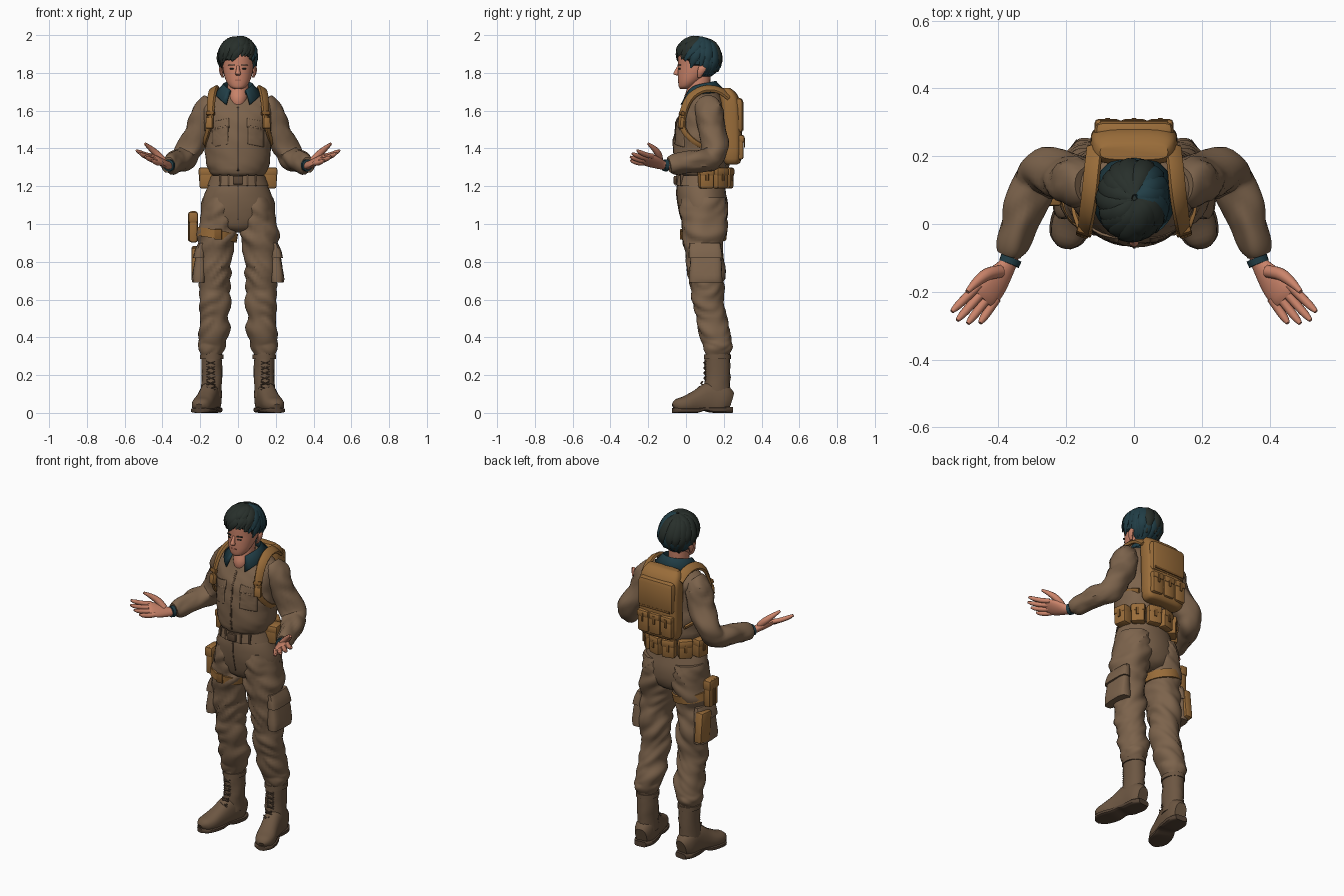
import bpy, bmesh, math, random
from mathutils import Vector, Matrix, noise

random.seed(4)
start_cube = bpy.data.objects.get("Cube")
if start_cube:
    bpy.data.objects.remove(start_cube, do_unlink=True)
made = []
X, Y, Z = Vector((1, 0, 0)), Vector((0, 1, 0)), Vector((0, 0, 1))


def material(name, red, green, blue):
    mat = bpy.data.materials.new(name)
    mat.use_nodes = True
    colour = [(c / 255) ** 2.2 for c in (red, green, blue)] + [1]
    mat.diffuse_color = colour
    mat.node_tree.nodes["Principled BSDF"].inputs["Base Color"].default_value = colour
    return mat


fabric = material("brown fabric", 123, 99, 77)
seam = material("dark seam", 92, 73, 57)
leather = material("boot leather", 108, 87, 68)
sole_brown = material("sole brown", 84, 68, 55)
canvas = material("tan canvas", 152, 108, 60)
webbing = material("dark tan webbing", 124, 86, 46)
skin = material("skin", 202, 131, 106)
lips = material("lip skin", 156, 94, 76)
hair = material("black hair", 44, 51, 47)
teal = material("dark teal", 38, 64, 72)


def finish(name, bm, mat, mirror=False):
    bmesh.ops.recalc_face_normals(bm, faces=bm.faces)
    mesh = bpy.data.meshes.new(name)
    bm.to_mesh(mesh)
    bm.free()
    mesh.materials.append(mat)
    obj = bpy.data.objects.new(name, mesh)
    bpy.context.scene.collection.objects.link(obj)
    made.append(obj)
    if mirror:
        add_mirror(obj)
    return obj


def add_mirror(obj):
    obj.modifiers.new("mirror", "MIRROR").use_mirror_merge = False


def smooth_rows(rows, sub):
    """Catmull-Rom resampling of the sections."""
    rows = [r if len(r) > 4 else (*r, r[-1]) for r in rows]
    out = []
    for i in range(len(rows) - 1):
        quad = list(zip(rows[max(i - 1, 0)], rows[i], rows[i + 1], rows[min(i + 2, len(rows) - 1)]))
        for k in range(sub):
            t = k / sub
            out.append([b + t * ((c - a) / 2 + t * ((2 * a - 5 * b + 4 * c - d) / 2
                        + t * (3 * b - a - 3 * c + d) / 2)) for a, b, c, d in quad])
    return out + [rows[-1]]


def loft(name, mat, rows, up=None, hub=None, n=20, sub=3, power=2, fold=0, floor=None, mirror=False):
    """Skin over rounded sections (x, y, z, half width, half depth)."""
    rows = smooth_rows(rows, sub)
    centres = [Vector(r[:3]) for r in rows]
    bm, rings = bmesh.new(), []
    for i, row in enumerate(rows):
        u, v = X, Y
        if up or hub:
            t = centres[min(i + 1, len(rows) - 1)] - centres[max(i - 1, 0)]
            u = t.cross(up or centres[i] - hub).normalized()
            v = u.cross(t).normalized()
        ring = []
        for k in range(n):
            c, s = math.cos(math.tau * k / n), math.sin(math.tau * k / n)
            c, s = (math.copysign(abs(w) ** (2 / power), w) for w in (c, s))
            out = u * c * row[3] + v * s * row[4]
            p = centres[i] + out
            if fold:
                wave = noise.noise(Vector((p.x * 8, p.y * 8, p.z * 15 + p.x * 12)))
                p += out.normalized() * fold * (abs(wave) * 2 - .5)
            if floor is not None:
                p.z = max(p.z, floor)
            ring.append(bm.verts.new(p))
        rings.append(ring)
    for a, b in zip(rings, rings[1:]):
        for k in range(n):
            bm.faces.new((a[k], a[k - 1], b[k - 1], b[k]))
    bm.faces.new(rings[0])
    bm.faces.new(rings[-1])
    return finish(name, bm, mat, mirror)


def box(name, mat, loc, size, turn=0, tilt=0, bevel=0.012, mirror=False):
    bm = bmesh.new()
    place = (Matrix.Translation(loc) @ Matrix.Rotation(math.radians(turn), 4, "Z")
             @ Matrix.Rotation(math.radians(tilt), 4, "X") @ Matrix.Diagonal((*size, 1)))
    bmesh.ops.create_cube(bm, size=1, matrix=place)
    if bevel:
        bmesh.ops.bevel(bm, geom=bm.edges[:], offset=bevel, segments=2, affect="EDGES", profile=0.5)
    return finish(name, bm, mat, mirror)


def patch(name, mat, x, z, width, height, target, mirror=False, slant=0):
    """Thin cloth plate projected onto the front of a body part."""
    bm = bmesh.new()
    bmesh.ops.create_grid(bm, x_segments=8, y_segments=16, size=0.5)
    for v in bm.verts:
        px, pz = v.co.x * width, v.co.y * height
        v.co = (x + px, -0.4, z + pz + slant * px)
    obj = finish(name, bm, mat)
    wrap = obj.modifiers.new("wrap", "SHRINKWRAP")
    wrap.target, wrap.wrap_method = target, "PROJECT"
    wrap.use_project_y, wrap.offset = True, 0.003
    obj.modifiers.new("thickness", "SOLIDIFY").thickness = 0.007
    if mirror:
        add_mirror(obj)


# Trousers and shirt
pelvis = loft("trouser_hips", fabric, [
    (0, .08, 1.25, .132, .12), (0, .08, 1.18, .168, .13), (0, .09, 1.1, .192, .133),
    (0, .095, 1.03, .186, .122), (0, .095, .98, .15, .1), (0, .095, .955, .08, .06)],
    n=32, fold=.004)
loft("trouser_leg", fabric, [
    (.095, .092, 1.14, .084, .12), (.1, .095, 1.08, .094, .128), (.105, .095, 1, .1, .122),
    (.115, .092, .9, .1, .11), (.125, .1, .8, .09, .1), (.125, .11, .7, .085, .092),
    (.125, .115, .6, .081, .086), (.13, .137, .5, .076, .084), (.135, .157, .4, .078, .086),
    (.14, .168, .35, .077, .082), (.14, .167, .31, .06, .065)],
    n=32, sub=7, fold=.015, mirror=True)
shirt = loft("shirt", fabric, [
    (0, .08, 1.255, .135, .12), (0, .08, 1.275, .155, .138), (0, .08, 1.33, .172, .147),
    (0, .08, 1.45, .176, .145), (0, .085, 1.55, .182, .133), (0, .1, 1.62, .19, .114),
    (0, .105, 1.665, .165, .092), (0, .095, 1.7, .1, .07), (0, .09, 1.72, .06, .055)],
    n=36, sub=6, fold=.009)
loft("sleeve", fabric, [
    (.13, .12, 1.64, .058), (.165, .122, 1.598, .077), (.205, .135, 1.5, .071),
    (.258, .15, 1.39, .068), (.292, .125, 1.345, .066), (.325, .04, 1.33, .06),
    (.358, -.06, 1.315, .05), (.367, -.09, 1.31, .04)], up=X, n=24, sub=7, fold=.013, mirror=True)
patch("shirt_zip", seam, 0, 1.45, .01, .34, shirt)
patch("fly_seam", seam, 0, 1.11, .006, .18, pelvis)
patch("chest_pocket", fabric, .095, 1.465, .085, .1, shirt, True, -.2)
patch("pocket_flap_shadow", seam, .095, 1.505, .094, .008, shirt, True, -.2)
patch("pocket_flap", fabric, .095, 1.53, .094, .042, shirt, True, -.2)

# Cargo pockets, flared towards the bottom, one with a canvas pouch behind
loft("cargo_pocket", fabric, [
    (.207, .105, .69, .034, .086), (.207, .105, .73, .036, .086), (.2, .102, .82, .028, .08),
    (.195, .1, .87, .02, .075)], power=3.5, fold=.006, mirror=True)
loft("cargo_pocket_flap", fabric, [
    (.206, .104, .82, .032, .09), (.2, .102, .86, .029, .087), (.192, .1, .9, .018, .08)],
    power=3.5, mirror=True)
box("thigh_pouch", canvas, (-.222, .155, .79), (.05, .095, .18), 0, 6)

# Boots
loft("boot_shaft", leather, [
    (.14, .167, .34, .058, .067), (.14, .167, .25, .056, .067), (.14, .165, .16, .055, .068),
    (.143, .165, .08, .055, .07)], fold=.007, mirror=True)
loft("boot_cuff", leather, [(.14, .167, .31, .062, .071), (.14, .167, .285, .062, .071)],
     sub=1, mirror=True)
loft("boot_foot", leather, [
    (.135, .238, .06, .035, .05), (.14, .2, .07, .054, .08), (.15, .13, .075, .053, .09),
    (.168, .06, .06, .053, .062), (.187, 0, .045, .056, .045), (.2, -.045, .038, .045, .036),
    (.205, -.065, .03, .02, .018)], up=Z, power=2.4, floor=.018, mirror=True)
loft("boot_sole", sole_brown, [
    (.135, .245, .016, .036, .016), (.14, .2, .016, .058, .016), (.148, .135, .017, .055, .016),
    (.158, .09, .022, .052, .01), (.172, .05, .013, .057, .013), (.187, 0, .013, .061, .013),
    (.2, -.045, .013, .05, .013), (.207, -.07, .013, .02, .013)], up=Z, power=4, mirror=True)
for i in range(6):
    z, y = .13 + i * .027, .096 - max(0, 2 - i) * .016
    for side in (-1, 1):
        loft("boot_lace", sole_brown, [(.122, y + .008, z - side * .008, .004), (.144, y, z, .005),
             (.166, y + .008, z + side * .008, .004)], up=Z, n=6, sub=2, mirror=True)

# Belt, pouches and thigh holster
loft("belt", fabric, [(0, .08, 1.205, .162, .137), (0, .08, 1.258, .142, .132)], n=36, sub=1)
box("belt_buckle", seam, (0, -.056, 1.232), (.055, .018, .045), bevel=.005)
for x in (.05, .095):
    box("belt_loop", seam, (x, -.049 + x * x * 3, 1.232), (.012, .018, .06), bevel=.003, mirror=True)
for angle, depth in ((15, .05), (47, .055), (80, .08)):
    a = math.radians(angle)
    for name, mat, reach, z, size in (("belt_pouch", canvas, 0, 1.243, (.078, depth, .11)),
                                      ("pouch_flap", canvas, .004, 1.276, (.082, depth, .046)),
                                      ("pouch_tab", webbing, depth / 2, 1.25, (.016, .012, .045))):
        spot = (math.sin(a) * (.163 + reach), .08 + math.cos(a) * (.145 + reach), z)
        box(name, mat, spot, size, -angle, bevel=.003 if mat == webbing else .012, mirror=True)
loft("thigh_strap", canvas, [(-.116, .093, .92, .11, .12), (-.108, .094, .965, .11, .125)],
     up=Y, n=28, sub=1)
box("strap_slider", webbing, (-.105, -.026, .945), (.04, .012, .055), 0, 0, .004)
box("holster", canvas, (-.236, .1, .985), (.046, .085, .165))
box("holster_flap", canvas, (-.238, .1, 1.035), (.052, .095, .06))
box("holster_strap", webbing, (-.26, .1, .97), (.008, .022, .12), bevel=.003)

# Backpack and harness
loft("backpack", canvas, [
    (0, .24, 1.315, .1, .03), (0, .242, 1.345, .125, .052), (0, .24, 1.5, .128, .055),
    (0, .235, 1.63, .128, .055), (0, .222, 1.69, .12, .046), (0, .212, 1.72, .1, .022)],
    power=3.6, n=32)
box("backpack_panel", canvas, (0, .275, 1.575), (.235, .058, .19), 0, 0, .026)
for x in (-.078, 0, .078):
    box("backpack_pouch", canvas, (x, .28, 1.405), (.074, .05, .13), 0, 0, .014)
    box("backpack_pouch_flap", canvas, (x, .285, 1.45), (.077, .05, .042), 0, 0, .012)
    box("backpack_pull", webbing, (x, .31, 1.43), (.014, .006, .05), bevel=.002)
box("backpack_webbing", webbing, (0, .302, 1.5), (.2, .006, .012), bevel=0)
loft("shoulder_strap", canvas, [
    (.115, .23, 1.67, .026, .009), (.122, .17, 1.71, .026, .01), (.13, .09, 1.712, .026, .011),
    (.14, .02, 1.665, .025, .011), (.147, -.018, 1.57, .022, .01), (.16, -.008, 1.49, .016, .008),
    (.175, .07, 1.42, .014, .007), (.13, .2, 1.38, .014, .007)], hub=Vector((0, .1, 1.5)),
    n=12, sub=4, power=4, mirror=True)
box("strap_buckle", webbing, (.146, -.022, 1.585), (.046, .022, .022), 18, -20, .005, True)
box("strap_pouch", canvas, (.15, -.024, 1.535), (.04, .028, .06), 20, -6, .008, True)

# Hands, palms turned up and slightly inwards
palm_end = Vector((.44, -.21, 1.343))
ahead, across = Vector((.64, -.77, .12)), Vector((.68, .55, .5))
tilted = ahead.cross(across)
loft("palm", skin, [(.362, -.09, 1.31, .024, .022), (.376, -.125, 1.312, .029, .021),
     (.408, -.168, 1.328, .046, .02), (.435, -.205, 1.342, .049, .016),
     (.447, -.22, 1.346, .041, .011)], up=tilted, n=16, mirror=True)
loft("wrist_band", teal, [(.362, -.1, 1.31, .032), (.369, -.118, 1.311, .031)],
     up=X, sub=1, mirror=True)
for i, length in enumerate((.088, .112, .124, .114)):
    off = (i - 1.5) * .025
    base = palm_end + across * off - ahead * .015
    way = ahead + across * off * 3
    rows = [(*(base + way * length * t + Z * rise), r) for t, rise, r in
            ((0, 0, .0135), (.4, -.002, .0135), (.8, .004, .0115), (1, .01, .006))]
    loft("finger", skin, rows, up=tilted, n=10, mirror=True)
loft("thumb", skin, [(.395, -.14, 1.335, .019), (.432, -.148, 1.372, .019),
     (.465, -.172, 1.402, .014), (.492, -.2, 1.425, .007)], up=tilted, n=10, mirror=True)

# Head and neck
loft("neck", skin, [(0, .045, 1.61, .03, .045), (0, .05, 1.66, .052, .062),
     (0, .066, 1.72, .056, .06), (0, .07, 1.78, .055, .06)])
loft("head", skin, [
    (0, -.008, 1.715, .02, .022), (0, 0, 1.727, .043, .038), (0, .02, 1.757, .063, .062),
    (0, .045, 1.8, .077, .088), (0, .055, 1.84, .083, .096), (0, .06, 1.9, .086, .1),
    (0, .06, 1.95, .068, .08), (0, .06, 1.975, .03, .04)], n=24, sub=4)
loft("nose", skin, [(0, -.035, 1.84, .007, .008), (0, -.047, 1.815, .01, .012),
     (0, -.052, 1.795, .015, .016), (0, -.045, 1.787, .01, .008)], n=10)
loft("ear", skin, [(.08, .07, 1.775, .006, .009), (.088, .078, 1.8, .01, .018),
     (.09, .085, 1.825, .01, .022), (.086, .085, 1.84, .006, .012)], n=10, mirror=True)
box("eye", hair, (.033, -.035, 1.822), (.022, .008, .006), 18, bevel=.002, mirror=True)
box("eyebrow", hair, (.035, -.036, 1.841), (.034, .008, .006), 20, bevel=.002, mirror=True)
box("mouth", lips, (0, -.039, 1.762), (.034, .009, .007), bevel=.003)

# Collar: a flared strip open at the throat, its front corners drooping
bm = bmesh.new()
strip = []
for i in range(25):
    a = math.radians(-150 + 12.5 * i)
    s, c = math.sin(a), math.cos(a)
    droop = .03 * max(0, -c) ** 3
    strip.append([bm.verts.new((s * r, .08 + c * r, z + c * lift - droop * k)) for k, (r, z, lift) in
                  enumerate(((.064, 1.695, .02), (.078, 1.742, .016), (.125, 1.69, .02)))])
for a, b in zip(strip, strip[1:]):
    for k in range(2):
        bm.faces.new((a[k], b[k], b[k + 1], a[k + 1]))
collar = finish("collar", bm, teal)
collar.modifiers.new("thickness", "SOLIDIFY").thickness = .01

# Hair: a cap trimmed at the hairline, covered by swept locks
crown = Vector((0, .065, 1.873))
radii = Vector((.097, .116, .112))


def hairline(x, y):
    if y < .01:
        return 1.86 + .04 * math.exp(-((x - .03) / .03) ** 2)
    return 1.835 if y < .09 else 1.77


bm = bmesh.new()
bmesh.ops.create_uvsphere(bm, u_segments=32, v_segments=24, radius=1)
for v in bm.verts:
    v.co = crown + v.co * radii
    low = hairline(v.co.x, v.co.y)
    if v.co.z < low:
        v.co = (v.co.x * .85, crown.y + (v.co.y - crown.y) * .8, low)
cap = finish("hair_cap", bm, hair)
cap.data.materials.append(teal)
for f in cap.data.polygons:
    f.material_index = int(f.center.y > .02 and (f.center.x > .02 or f.center.z < 1.83))
swirl = Vector((.03, .09))
for layer, count in ((0, 24), (1, 17)):
    for i in range(count):
        around = math.tau * (i + layer * .5) / count + random.uniform(-.12, .12)
        sweep = .75 if math.cos(around) < .2 else .4
        end = around + sweep / 2
        low = hairline(math.sin(end) * radii.x, crown.y + radii.y * math.cos(end))
        low += layer * random.uniform(.02, .06) + random.uniform(-.012, .008)
        stop = math.acos(max(-.92, (low - crown.z) / radii.z))
        rows = []
        for t, wide in ((.04, .012), (.35, .028), (.7, .027), (1, .004)):
            a, b = around + sweep * (t - .5), stop * t
            flat = Vector((math.sin(a), math.cos(a))) * math.sin(b) + swirl * (1 - t)
            d = Vector((*flat, math.cos(b))).normalized()
            lift = 1 + layer * (.03 + random.uniform(0, .05) * t)
            rows.append((*(crown + d * radii * lift), wide, .4 * wide + .001))
        side = math.sin(around) > .3 and math.cos(around) > -.4
        tint = teal if side or not layer and math.cos(around) > .3 else hair
        loft("hair_lock", tint, rows, hub=crown, n=8, sub=4)

# Smooth shading with crisp edges
bpy.ops.object.select_all(action="DESELECT")
for obj in made:
    obj.select_set(True)
bpy.context.view_layer.objects.active = made[0]
bpy.ops.object.shade_smooth_by_angle(angle=math.radians(40))
